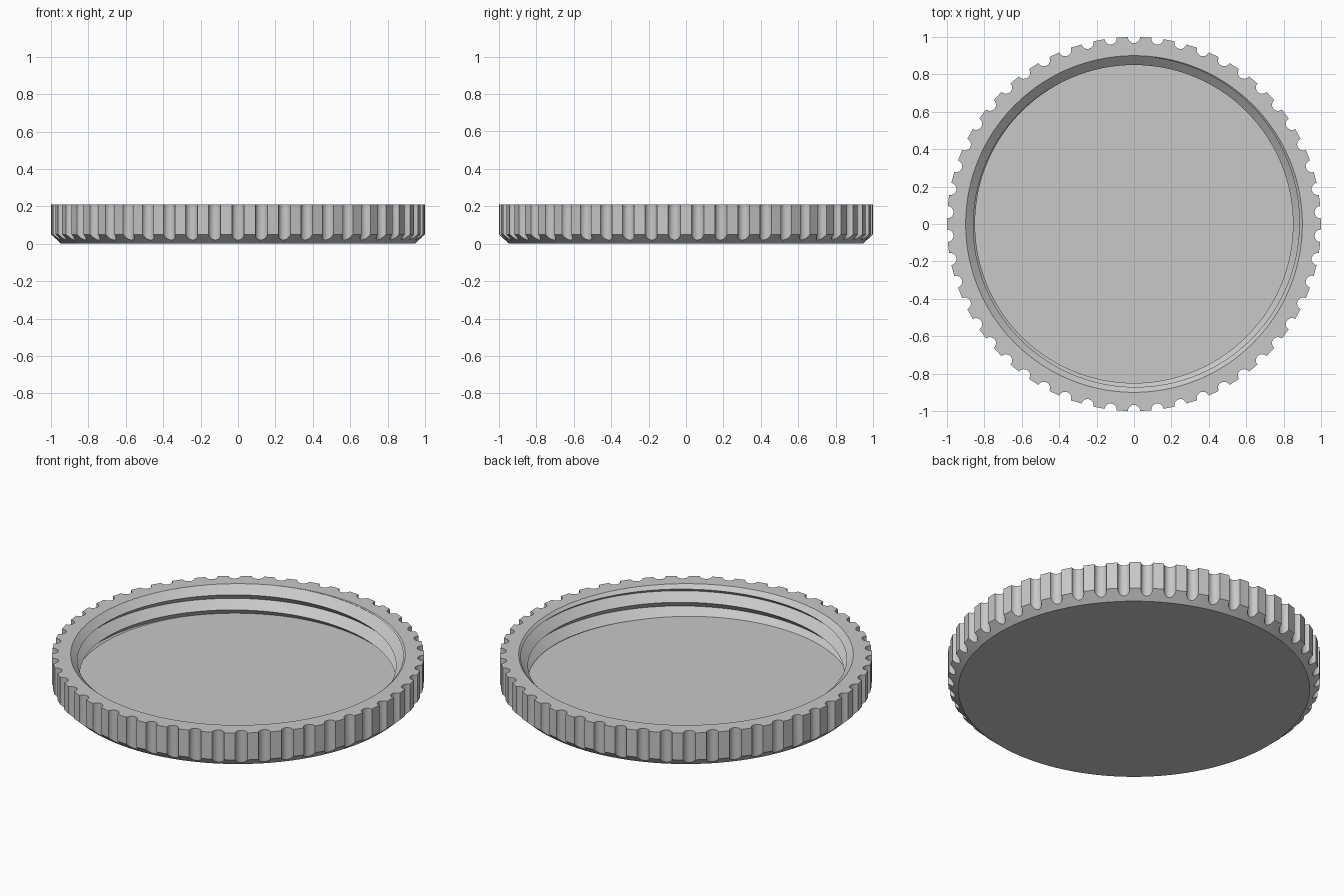
import bpy
import bmesh
from math import sin, cos, pi, tau, atan2, hypot, radians

if "Cube" in bpy.data.objects:
    bpy.data.objects.remove(bpy.data.objects["Cube"], do_unlink=True)

# Main dimensions
HEIGHT, FLOOR = 0.21, 0.037
BASE_R, CHAMFER_Z = 0.945, 0.05
ROOT_R, CREST_R, PITCH = 0.90, 0.85, 0.09
GRIPS, GRIP_R, STEPS = 50, 0.033, 8
SLOPE = (ROOT_R - CREST_R) / (PITCH / 2)


def outline():
    """Scalloped outer outline as (angle, radius) pairs, one full turn."""
    points = []
    for g in range(GRIPS):
        centre = -pi / 2 + g * tau / GRIPS
        for i in range(STEPS + 1):
            a = -pi / 2 + i * pi / STEPS
            x, y = 1 - GRIP_R * cos(a), GRIP_R * sin(a)
            points.append((centre + atan2(y, x), hypot(x, y)))
        points.append((centre + pi / GRIPS, 1.0))
    first = points[0]
    return points + [(first[0] + tau, first[1])]


def thread_profile(angle):
    """Inner wall from rim to floor: a V thread cut by the rim chamfer."""
    start = 0.17 + PITCH * (angle - radians(135)) / tau

    def to_floor(r, z):
        if z >= FLOOR:
            return r, z
        t = ((FLOOR - start) / PITCH) % 1.0
        return CREST_R + SLOPE * PITCH * min(t, 1 - t), FLOOR

    points = [(ROOT_R, HEIGHT)]
    for k in range(2, -4, -1):
        crest = start + k * PITCH
        root = min(crest - PITCH / 2, HEIGHT)
        z = min(crest, (root + HEIGHT) / 2)
        points.append(to_floor(ROOT_R - SLOPE * (z - root), z))
        points.append(to_floor(ROOT_R, root))
    return points


# Lid: one lathed skin whose section changes with the angle
bm = bmesh.new()
columns = []
for angle, r in outline():
    low = max(0, (r - BASE_R) * CHAMFER_Z / (1 - BASE_R))
    section = [(BASE_R, 0), (r, low), (r, HEIGHT)] + thread_profile(angle)
    columns.append([bm.verts.new((p * cos(angle), p * sin(angle), z))
                    for p, z in section])
for a, b in zip(columns, columns[1:]):
    for i in range(len(a) - 1):
        bm.faces.new((a[i], b[i], b[i + 1], a[i + 1]))
bmesh.ops.remove_doubles(bm, verts=bm.verts, dist=0.00002)

# Close the underside and the inside floor
rims = [e for e in bm.edges if e.is_boundary]
for level in (0, FLOOR):
    loop = [e for e in rims if all(abs(v.co.z - level) < 0.0001 for v in e.verts)]
    bmesh.ops.holes_fill(bm, edges=loop, sides=0)
bmesh.ops.recalc_face_normals(bm, faces=bm.faces)

mesh = bpy.data.meshes.new("jar_lid")
bm.to_mesh(mesh)
bm.free()
lid = bpy.data.objects.new("jar_lid", mesh)
bpy.context.collection.objects.link(lid)

# Material
grey = bpy.data.materials.new("light_grey")
grey.use_nodes = True
colour = (0.58, 0.58, 0.58, 1)
grey.diffuse_color = colour
grey.node_tree.nodes["Principled BSDF"].inputs["Base Color"].default_value = colour
mesh.materials.append(grey)

bpy.ops.object.select_all(action='DESELECT')
lid.select_set(True)
bpy.context.view_layer.objects.active = lid
bpy.ops.object.shade_smooth_by_angle(angle=radians(32))
